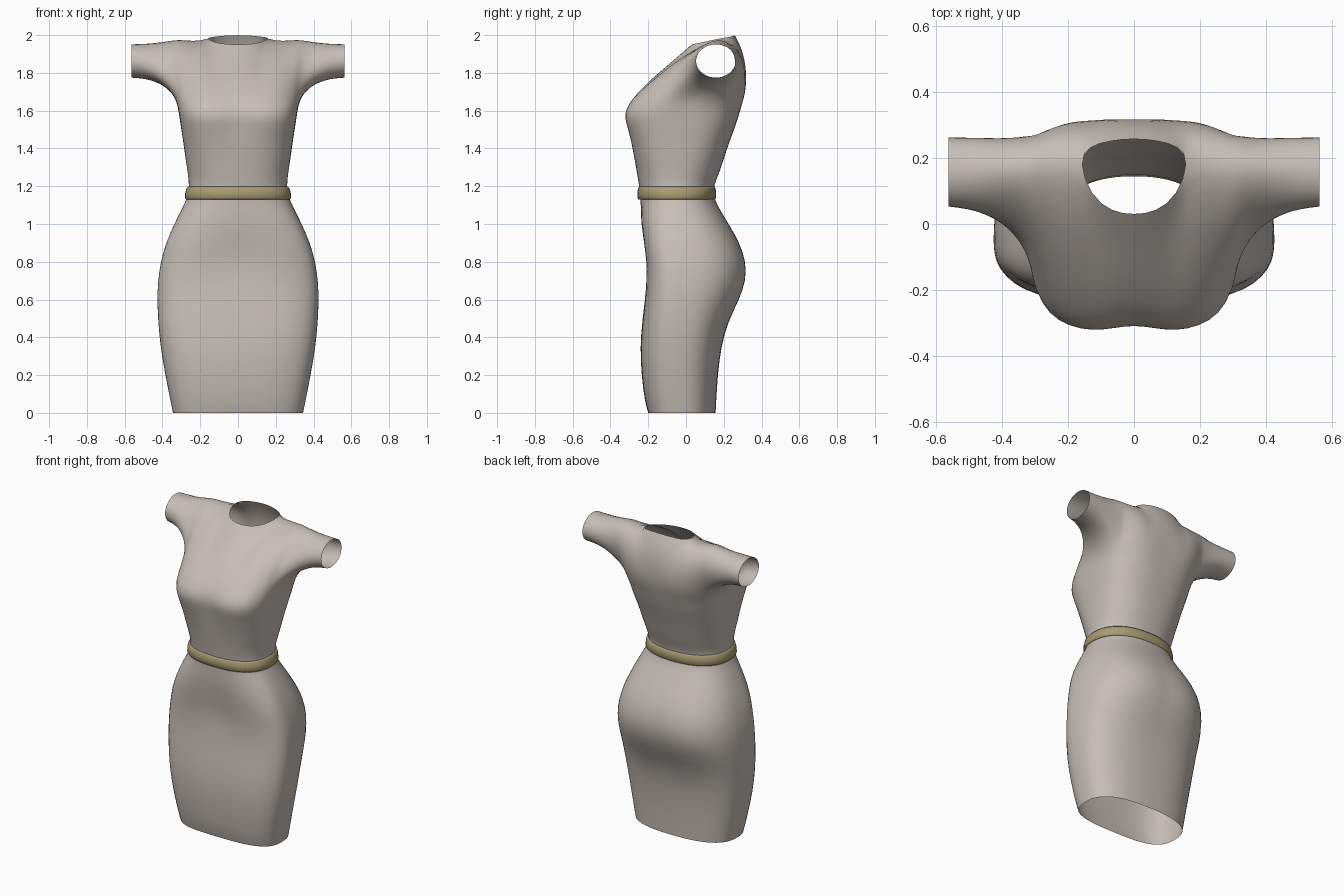
import bpy, bmesh, math
from mathutils import Vector as V

if "Cube" in bpy.data.objects:
    bpy.data.objects.remove(bpy.data.objects["Cube"])

N = 32      # points around the body
ROWS = 6    # rows from chest ring to shoulder


def material(name, col):
    m = bpy.data.materials.new(name)
    m.diffuse_color = (*col, 1)
    m.use_nodes = True
    m.node_tree.nodes["Principled BSDF"].inputs["Base Color"].default_value = m.diffuse_color
    return m


# height, half width, front y, back y, y of the widest point
RINGS = [
    (0.00, .345, -.200, .157, -.03), (0.06, .357, -.218, .160, -.03),
    (0.20, .385, -.236, .168, -.04), (0.35, .411, -.243, .186, -.04),
    (0.48, .423, -.232, .222, -.04), (0.60, .428, -.217, .286, -.04),
    (0.70, .424, -.210, .324, -.04), (0.80, .410, -.214, .324, -.04),
    (0.90, .382, -.227, .288, -.05), (1.00, .338, -.237, .227, -.05),
    (1.08, .298, -.240, .177, -.05), (1.14, .268, -.240, .147, -.05),
    (1.20, .258, -.248, .145, -.05), (1.27, .266, -.260, .177, -.04),
    (1.35, .279, -.274, .202, -.03), (1.43, .289, -.294, .228, -.02),
    (1.51, .302, -.317, .259, -.01), (1.56, .309, -.333, .275, .00),
    (1.61, .317, -.326, .290, .00)]


def bump(v, centre, width):
    return math.exp(-((v - centre) / width) ** 2)


def ring_point(k, z, w, front, back, mid, grow=0.0):
    """Point k of a rounded-box ring; k = 0 is the front centre."""
    a = 2 * math.pi * k / N
    s, c = math.sin(a), math.cos(a)
    # rounder at the waist, squarer at the bust
    if c > 0:
        n = 3.3 - .9 * bump(z, 1.18, .17) + .5 * bump(z, 1.58, .09)
    else:
        n = 2.6 - .35 * bump(z, 1.18, .17) + .35 * bump(z, 1.62, .15)
    r = (abs(s) ** n + abs(c) ** n) ** (-1 / n)
    depth = mid - front if c > 0 else back - mid
    x, y = s * r * (w + grow), mid - c * r * (depth + grow)
    if c > 0:    # dip between the bust and at the belly
        y += .024 * bump(x, 0, .08) * bump(z, 1.57, .12)
        y += .012 * bump(x, 0, .12) * bump(z, .83, .09)
    else:        # slight dip at the seat
        y -= .012 * bump(x, 0, .06) * bump(z, .74, .15)
    return V((x, y, z))


def bezier(a, b, c, d, t):
    u = 1 - t
    return a * u**3 + b * 3*u*u*t + c * 3*u*t*t + d * t**3


def quads(bm, grid, closed=False):
    vs = [[bm.verts.new(p) for p in row] for row in grid]
    for r0, r1 in zip(vs, vs[1:]):
        n = len(r0)
        for i in range(n if closed else n - 1):
            j = (i + 1) % n
            bm.faces.new((r0[i], r0[j], r1[j], r1[i]))


def finish(bm, name, mat, levels):
    bmesh.ops.remove_doubles(bm, verts=bm.verts, dist=1e-4)
    bmesh.ops.recalc_face_normals(bm, faces=bm.faces)
    me = bpy.data.meshes.new(name)
    bm.to_mesh(me)
    bm.free()
    me.materials.append(mat)
    ob = bpy.data.objects.new(name, me)
    bpy.context.collection.objects.link(ob)
    me.shade_smooth()
    if levels:
        ob.modifiers.new("smooth", 'SUBSURF').levels = levels
        ob.modifiers["smooth"].render_levels = levels
    return ob


# Upper ends of the chest and back strips: neckline, then shoulder ridge
RIDGE = [(.168, .19, 1.985), (.235, .19, 1.978), (.305, .18, 1.985)]
FRONT_TOP = [(0, .028, 1.95), (.067, .036, 1.952), (.132, .086, 1.962)] + RIDGE
BACK_TOP = [(0, .26, 2.0), (.07, .254, 1.998), (.138, .237, 1.99)] + RIDGE


def strip(k, is_front):
    """Column of points from the chest ring up to neckline or shoulder."""
    if is_front:
        p0, p3 = ring_point(k, *RINGS[-1]), V(FRONT_TOP[k])
        c1 = p0 + V((0, .022 + .008 * k, .095))
        c2 = p3 + (V((0, -.13, -.12)) if k < 3 else V((0, -.18, -.03)))
    else:
        p0, p3 = ring_point(N // 2 - k, *RINGS[-1]), V(BACK_TOP[k])
        c1 = p0 + V((0, .04 + .012 * k, .12))
        c2 = p3 + (V((0, .075, -.11)) if k < 3 else V((0, .15, -.04)))
    return [bezier(p0, c1, c2, p3, j / ROWS) for j in range(ROWS + 1)]


# Dress body: skirt and bodice rings
bm = bmesh.new()
quads(bm, [[ring_point(k, *r) for k in range(N)] for r in RINGS], True)

fronts = [strip(k, True) for k in range(6)]
backs = [strip(k, False) for k in range(6)]

# Armhole loop: up the front, over the shoulder, down the back, under the arm
hole = fronts[5] + backs[5][-2::-1]
hole += [ring_point(k, *RINGS[-1]) for k in range(10, 5, -1)]
sleeve = []
SEG = 7
for t in range(SEG + 1):
    loop = []
    for i, a in enumerate(hole):
        ang = math.radians(90 + 20 * (ROWS - i))
        b = V((.563, .158 + .107 * math.cos(ang), 1.863 + .090 * math.sin(ang)))
        low = min(1, max(0, (1.85 - a.z) / .22))
        dy = b.y - a.y
        pull = .62 if dy > 0 else .2    # the front tucks in before the arm
        c1 = a + V((.05 - .04 * low, dy * pull, .10 * low))
        c2 = b + V((-.14, -dy * (.04 if dy > 0 else .2), 0))
        loop.append(bezier(a, c1, c2, b, t / SEG))
    sleeve.append(loop)

for side in (1, -1):
    def flip(grid):
        return [[V((p.x * side, p.y, p.z)) for p in row] for row in grid]
    quads(bm, flip(fronts))
    quads(bm, flip(backs))
    quads(bm, flip(sleeve), True)

dress = finish(bm, "dress", material("warm grey cloth", (.57, .52, .48)), 1)

# Belt: rounded closed band around the waist
bm = bmesh.new()
band = [(1.135, .002), (1.129, .008), (1.137, .015), (1.165, .017),
        (1.190, .013), (1.198, .007), (1.193, .002), (1.135, .002)]
grid = []
for z, grow in band:
    taper = (1.2 - z) * .12
    grid.append([ring_point(k / 2, z, .258 + taper, -.241, .143, -.05, grow)
                 for k in range(2 * N)])
quads(bm, grid, True)
belt = finish(bm, "belt", material("tan belt", (.40, .33, .17)), 0)
